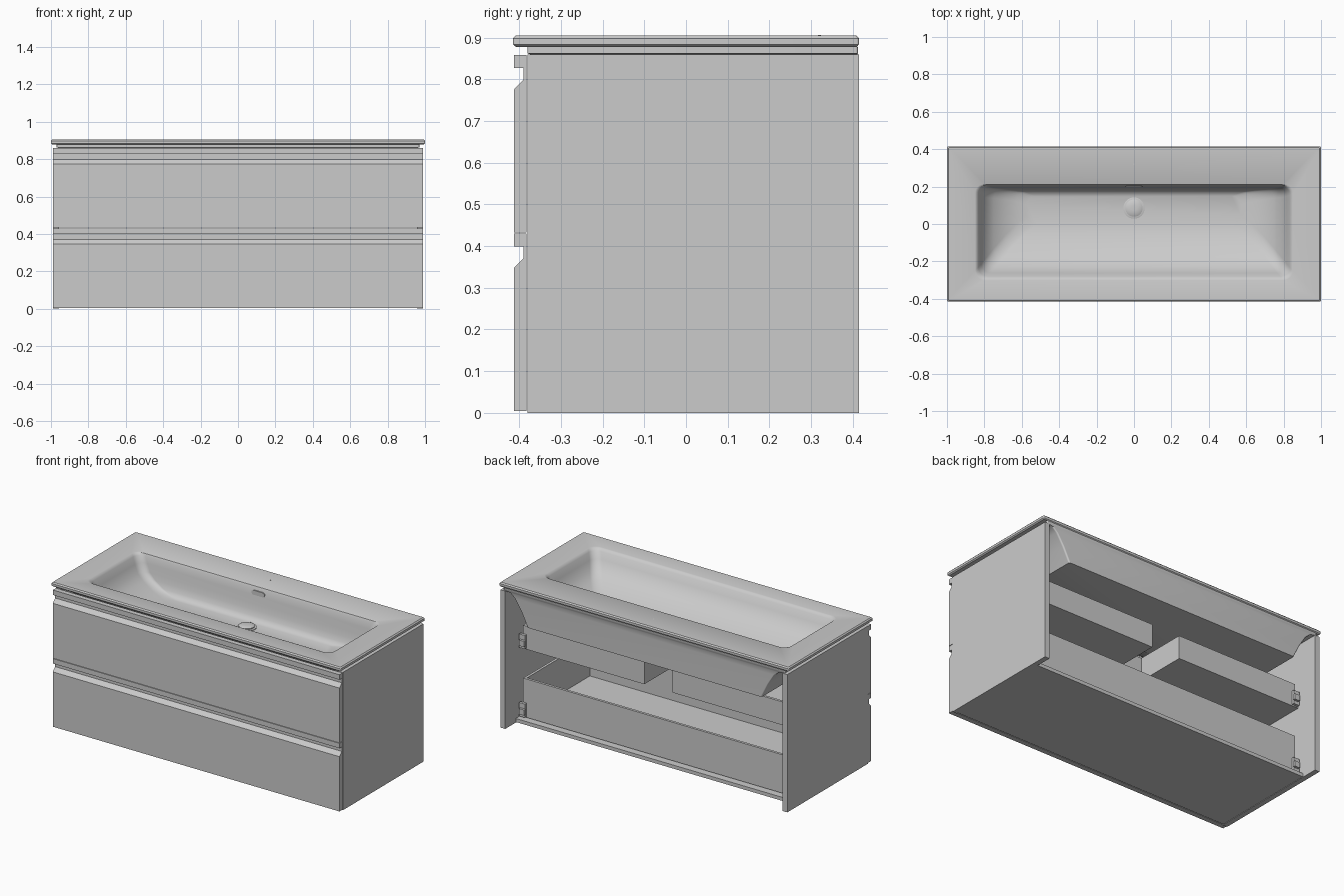
import bpy, bmesh, math

cube = bpy.data.objects.get("Cube")
if cube:
    bpy.data.objects.remove(cube, do_unlink=True)

GREY = (0.6, 0.6, 0.6, 1)
mat = bpy.data.materials.new("plain_grey")
mat.use_nodes = True
mat.diffuse_color = GREY
mat.node_tree.nodes["Principled BSDF"].inputs["Base Color"].default_value = GREY


def finish(name, bm, smooth=False):
    bmesh.ops.recalc_face_normals(bm, faces=bm.faces)
    mesh = bpy.data.meshes.new(name)
    bm.to_mesh(mesh)
    bm.free()
    mesh.materials.append(mat)
    obj = bpy.data.objects.new(name, mesh)
    bpy.context.collection.objects.link(obj)
    if smooth:
        bpy.ops.object.select_all(action='DESELECT')
        bpy.context.view_layer.objects.active = obj
        obj.select_set(True)
        bpy.ops.object.shade_smooth_by_angle(angle=math.radians(32))
    return obj


def loft(name, rings, smooth=False):
    """Skin a stack of equal-length point rings and cap both ends."""
    bm = bmesh.new()
    rows = [[bm.verts.new(p) for p in ring] for ring in rings]
    n = len(rows[0])
    for a, b in zip(rows, rows[1:]):
        for i in range(n):
            j = (i + 1) % n
            bm.faces.new((a[i], a[j], b[j], b[i]))
    bm.faces.new(rows[0])
    bm.faces.new(rows[-1])
    return finish(name, bm, smooth)


def box(name, x0, x1, y0, y1, z0, z1):
    rect = [(x0, y0), (x1, y0), (x1, y1), (x0, y1)]
    return loft(name, [[(x, y, z) for x, y in rect] for z in (z0, z1)])


def rounded(hx, y0, y1, z, r, segs=7):
    """Rounded rectangle ring, symmetric in x."""
    pts = []
    corners = [(hx - r, y1 - r), (r - hx, y1 - r), (r - hx, y0 + r), (hx - r, y0 + r)]
    for k, (cx, cy) in enumerate(corners):
        for i in range(segs + 1):
            a = math.pi / 2 * (k + i / segs)
            pts.append((cx + r * math.cos(a), cy + r * math.sin(a), z))
    return pts


# Washbasin: underside shell, slab edge, rim and bowl in one skin
basin = [
    (.81, -.08, .41, .67, .01), (.855, -.25, .41, .76, .01),
    (.90, -.33, .41, .83, .01), (.93, -.36, .41, .855, .01),
    (.97, -.38, .412, .862, .005), (.97, -.38, .412, .878, .005),
    (.993, -.408, .41, .878, .006), (1, -.415, .415, .884, .006),
    (1, -.415, .415, .898, .006), (.993, -.408, .408, .905, .006),
    (.85, -.30, .215, .905, .05), (.842, -.292, .21, .902, .05),
    (.832, -.28, .205, .89, .05), (.815, -.262, .198, .85, .05),
    (.79, -.23, .192, .80, .05), (.75, -.18, .187, .765, .05),
    (.69, -.11, .18, .73, .05), (.63, -.05, .17, .71, .05),
    (.57, 0, .15, .70, .05),
]
loft("washbasin", [rounded(*row) for row in basin], smooth=True)


# Drain cap and tap mark
def disc(name, y, z, profile):
    rings = [[(r * math.cos(i * math.pi / 16), y + r * math.sin(i * math.pi / 16), z + h)
              for i in range(32)] for r, h in profile]
    return loft(name, rings, smooth=True)


disc("drain_ring", .085, .70, [(.057, -.005), (.057, .004), (.05, .006)])
disc("drain_cap", .085, .70, [(.046, 0), (.046, .012), (.035, .017), (.015, .019)])
disc("tap_mark", .32, .905, [(.004, -.002), (.004, .001)])

# Overflow slot on the rear bowl wall
slot = rounded(.045, -.014, .014, 0, .0135)
loft("overflow_slot", [[(x, y, .866 + v) for x, v, _ in slot] for y in (.206, .197)])

# Cabinet carcass
for side, s in (("left", 1), ("right", -1)):
    a, b = sorted((s * .958, s * .99))
    box(side + "_side_panel", a, b, -.38, .415, 0, .86)
box("bottom_panel", -.958, .958, -.375, .31, .003, .025)


# Drawer fronts with a grooved finger pull
def drawer_front(name, z):
    profile = [(-.413, 0), (-.413, .342), (-.39, .366), (-.39, .394), (-.413, .394),
               (-.413, .425), (-.382, .425), (-.382, 0)]
    loft(name, [[(x, y, z + h) for y, h in profile] for x in (-.99, .99)])


# Trays: floor prism plus thin walls following the outline
def tray(name, outline, z0, z1, t=.008):
    loft(name + "_floor", [[(x, y, z) for x, y in outline] for z in (z0, z0 + .015)])
    for i, (x0, y0) in enumerate(outline):
        x1, y1 = outline[(i + 1) % len(outline)]
        box(f"{name}_wall_{i + 1}", min(x0, x1) - t, max(x0, x1) + t,
            min(y0, y1) - t, max(y0, y1) + t, z0, z1)


drawer_front("lower_drawer_front", .005)
drawer_front("upper_drawer_front", .433)
W, F, B = .925, -.37, .265
tray("lower_drawer", [(-W, F), (W, F), (W, B), (-W, B)], .03, .27)
tray("upper_drawer", [(-W, F), (W, F), (W, B), (.105, B), (.105, -.06),
                      (-.105, -.06), (-.105, B), (-W, B)], .455, .60)

# Drawer runners and rear clips
for level, z in (("lower", .03), ("upper", .458)):
    for side, s in (("left", 1), ("right", -1)):
        a, b = sorted((s * .935, s * .958))
        box(f"{level}_{side}_runner", a, b, -.36, .27, z, z + .03)
        a, b = sorted((s * .91, s * .95))
        box(f"{level}_{side}_clip", a, b, .273, .29, z + .005, z + .09)
        a, b = sorted((s * .905, s * .94))
        box(f"{level}_{side}_clip_hook", a, b, .29, .305, z + .025, z + .06)
